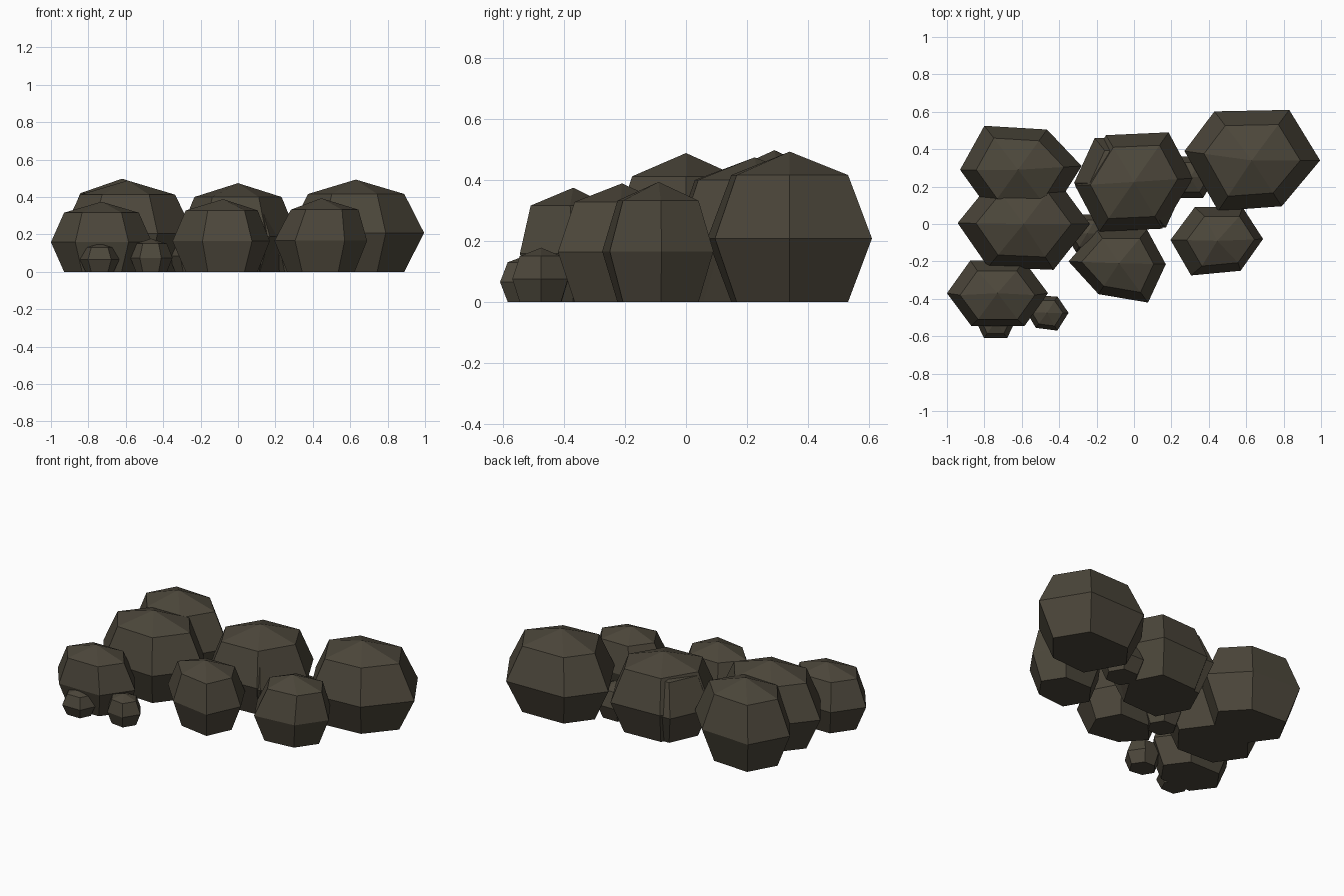
import bpy
import bmesh
from mathutils import Vector

stone = bpy.data.materials.new("dark_stone")
stone.diffuse_color = (0.072, 0.062, 0.043, 1.0)


def rock(name, cx, cy, a, s, *d, lean=(0, 0)):
    """Six-sided boulder: flat base, equator at height a, shoulder at 2a, low peak.
    s is the base and shoulder width relative to the equator; d holds equator
    corners from the centre (three are mirrored through it, six are used as given);
    lean shifts the shoulder sideways."""
    hexagon = [Vector((d[i], d[i + 1], 0)) for i in range(0, len(d), 2)]
    if len(hexagon) == 3:
        hexagon += [-v for v in hexagon]
    c = Vector((cx, cy, 0))
    shift = Vector((*lean, 0))
    bm = bmesh.new()
    rings = [[bm.verts.new(c + v * k + o + Vector((0, 0, z))) for v in hexagon]
             for k, z, o in ((s, 0, shift * 0), (1, a, shift * 0), (s, 2 * a, shift))]
    peak = bm.verts.new(c + Vector((0, 0, 2.37 * a)))
    bm.faces.new(rings[0][::-1])
    for i in range(6):
        j = (i + 1) % 6
        for lo, hi in zip(rings, rings[1:]):
            bm.faces.new((lo[i], lo[j], hi[j], hi[i]))
        bm.faces.new((rings[2][i], rings[2][j], peak))
    mesh = bpy.data.meshes.new(name)
    bm.to_mesh(mesh)
    bm.free()
    mesh.materials.append(stone)
    bpy.context.collection.objects.link(bpy.data.objects.new(name, mesh))


# Large boulders along the back
rock("boulder_right", 0.63, 0.34, 0.208, 0.71,
     0.365, 0.0, 0.2, 0.27, -0.2, 0.262, -0.36, 0.05, -0.18, -0.27, 0.16, -0.245)
rock("boulder_middle", 0.0, 0.225, 0.2, 0.74, 0.315, 0.02, 0.185, 0.265, -0.15, 0.25)
rock("boulder_middle_inner", -0.02, 0.22, 0.19, 0.72, 0.30, 0.0, 0.17, 0.24, -0.19, 0.24)
rock("boulder_left_back", -0.62, 0.29, 0.21, 0.72, 0.34, 0.02, 0.155, 0.215, -0.18, 0.235,
     -0.31, 0.0, -0.155, -0.215, 0.18, -0.235)
rock("boulder_left", -0.59, 0.0, 0.206, 0.72, 0.353, 0.0, 0.18, 0.235, -0.17, 0.23,
     -0.353, 0.005, -0.19, -0.23, 0.16, -0.245)

# Medium boulders at the front
rock("front_boulder_left", -0.73, -0.37, 0.158, 0.74, 0.27, 0.0, 0.14, 0.175, -0.145, 0.175,
     lean=(0, -0.01))
rock("front_boulder_middle", -0.08, -0.21, 0.164, 0.74,
     0.25, -0.005, 0.15, 0.18, -0.12, 0.18, -0.27, 0.01, -0.11, -0.165, 0.155, -0.21)
rock("front_boulder_right", 0.445, -0.09, 0.166, 0.73,
     0.245, 0.01, 0.135, 0.18, -0.12, 0.18, -0.25, 0.005, -0.14, -0.185, 0.125, -0.16,
     lean=(0.02, 0))

# Small stones filling gaps
rock("small_stone_front", -0.74, -0.52, 0.065, 0.72, 0.105, 0.0, 0.062, 0.09, -0.062, 0.09)
rock("small_stone_side", -0.465, -0.475, 0.075, 0.74,
     0.115, 0.0, 0.055, 0.088, -0.04, 0.09, -0.11, 0.005, -0.06, -0.08, 0.055, -0.095)
rock("small_stone_back", 0.3, 0.25, 0.09, 0.72, 0.135, 0.0, 0.07, 0.11, -0.07, 0.11)
rock("small_stone_inner", -0.25, -0.05, 0.085, 0.72, 0.12, 0.0, 0.06, 0.1, -0.06, 0.1)
